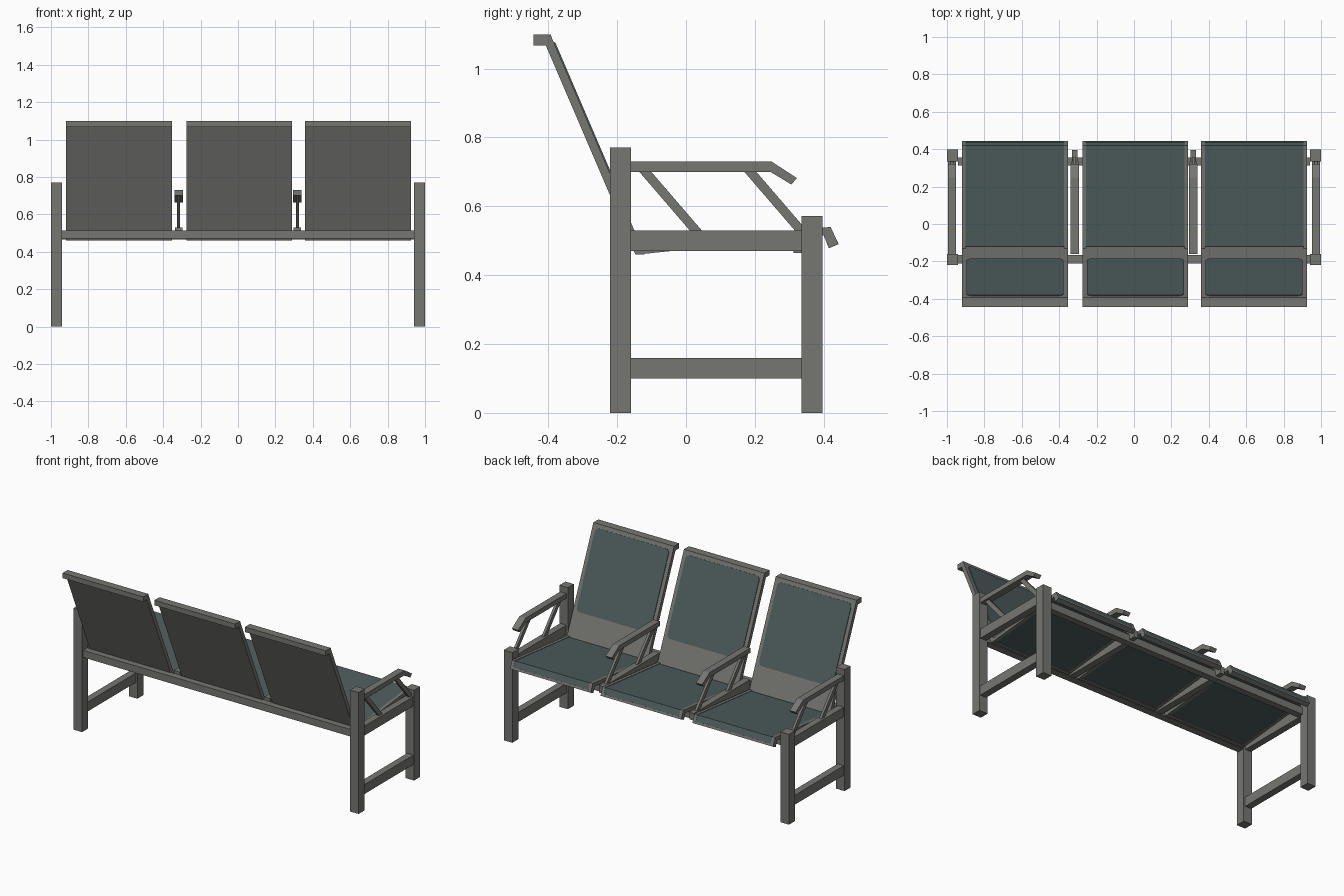
import bpy, bmesh, math
from mathutils import Vector

if "Cube" in bpy.data.objects:
    bpy.data.objects.remove(bpy.data.objects["Cube"])


def material(name, rgb):
    m = bpy.data.materials.new(name)
    m.diffuse_color = (*rgb, 1)
    m.use_nodes = True
    m.node_tree.nodes["Principled BSDF"].inputs["Base Color"].default_value = m.diffuse_color
    return m


GREY = material("grey frame", (0.18, 0.183, 0.17))
TEAL = material("dark teal pad", (0.075, 0.108, 0.108))


def prism(name, pts, x0, x1, mat, round_corners=0):
    """Extrude a (y, z) outline from x0 to x1."""
    bm = bmesh.new()
    a = [bm.verts.new((x0, y, z)) for y, z in pts]
    b = [bm.verts.new((x1, y, z)) for y, z in pts]
    bm.faces.new(a)
    bm.faces.new(b[::-1])
    n = len(pts)
    for i in range(n):
        j = (i + 1) % n
        bm.faces.new((a[j], a[i], b[i], b[j]))
    bmesh.ops.recalc_face_normals(bm, faces=bm.faces)
    if round_corners:
        # the shortest edges are the corners of a thin plate
        edges = [e for e in bm.edges if e.calc_length() < 0.015]
        bmesh.ops.bevel(bm, geom=edges, offset=round_corners, segments=4,
                        profile=0.5, affect='EDGES')
    me = bpy.data.meshes.new(name)
    bm.to_mesh(me)
    bm.free()
    me.materials.append(mat)
    ob = bpy.data.objects.new(name, me)
    bpy.context.collection.objects.link(ob)
    return ob


def box(name, x0, x1, y0, y1, z0, z1, mat=GREY):
    return prism(name, [(y0, z0), (y1, z0), (y1, z1), (y0, z1)], x0, x1, mat)


def slab(name, p, q, t, x0, x1, mat, round_corners=0):
    """Plate running from p to q in the (y, z) plane, thickness t to the left of p->q."""
    p, q = Vector(p), Vector(q)
    d = (q - p).normalized()
    n = Vector((-d.y, d.x)) * t
    return prism(name, [p, q, q + n, p + n], x0, x1, mat, round_corners)


# End frames: legs and stretchers
for s, side in ((-1, "left"), (1, "right")):
    x0, x1 = sorted((s * 0.94, s * 1.0))
    box(side + "_tall_leg", x0, x1, -0.22, -0.16, 0, 0.77)
    box(side + "_short_leg", x0, x1, 0.335, 0.397, 0, 0.572)
    c = s * 0.973
    box(side + "_lower_stretcher", c - 0.022, c + 0.022, -0.16, 0.335, 0.10, 0.16)

# Long rails
box("back_rail", -0.94, 0.94, -0.21, -0.165, 0.47, 0.515)
box("front_rail", -0.94, 0.94, 0.312, 0.355, 0.465, 0.51)

# Armrests with side rail and slanted struts
ARM = [(-0.16, 0.70), (0.245, 0.70), (0.306, 0.663), (0.322, 0.682),
       (0.248, 0.73), (-0.16, 0.73)]
for c, tag in ((-0.973, "left_end"), (-0.317, "left_inner"),
               (0.317, "right_inner"), (0.973, "right_end")):
    prism(tag + "_armrest", ARM, c - 0.022, c + 0.022, GREY)
    box(tag + "_side_rail", c - 0.021, c + 0.021, -0.16, 0.335, 0.47, 0.53)
    for y, part in ((-0.14, "_rear_strut"), (0.165, "_front_strut")):
        prism(tag + part, [(y, 0.705), (y + 0.155, 0.525), (y + 0.19, 0.525),
                           (y + 0.035, 0.705)], c - 0.008, c + 0.008, GREY)
    if "inner" in tag:
        box(tag + "_rail_cap", c - 0.015, c + 0.015, 0.335, 0.395, 0.48, 0.525)

# Three seats
SEAT = [(-0.14, 0.46), (0.40, 0.515), (0.415, 0.478), (0.443, 0.49),
        (0.42, 0.54), (-0.14, 0.482)]
CORE = [(-0.12, 0.464), (0.403, 0.517), (0.417, 0.485), (0.44, 0.494),
        (0.419, 0.537), (-0.12, 0.482)]
for c, tag in ((-0.637, "left"), (0.007, "middle"), (0.642, "right")):
    x0, x1 = c - 0.283, c + 0.283
    prism(tag + "_seat_edge_a", SEAT, x0, x0 + 0.02, GREY)
    prism(tag + "_seat_edge_b", SEAT, x1 - 0.02, x1, GREY)
    prism(tag + "_seat_pad", CORE, x0 + 0.02, x1 - 0.02, TEAL)
    prism(tag + "_seat_lip", [(0.41, 0.49), (0.415, 0.478), (0.443, 0.49), (0.438, 0.502)],
          x0 + 0.02, x1 - 0.02, GREY)
    # Sloping backrest with a rolled top edge
    prism(tag + "_backrest", [(-0.147, 0.46), (-0.12, 0.46), (-0.393, 1.097), (-0.42, 1.097)],
          x0, x1, GREY)
    prism(tag + "_backrest_top", [(-0.443, 1.067), (-0.40, 1.067), (-0.39, 1.09),
                                  (-0.393, 1.099), (-0.443, 1.099)], x0, x1, GREY)
    # Teal panel on the sitter's side of the backrest
    slab(tag + "_backrest_pad", (-0.1886, 0.62), (-0.3839, 1.0757), -0.004,
         x0 + 0.024, x1 - 0.024, TEAL, 0.025)
